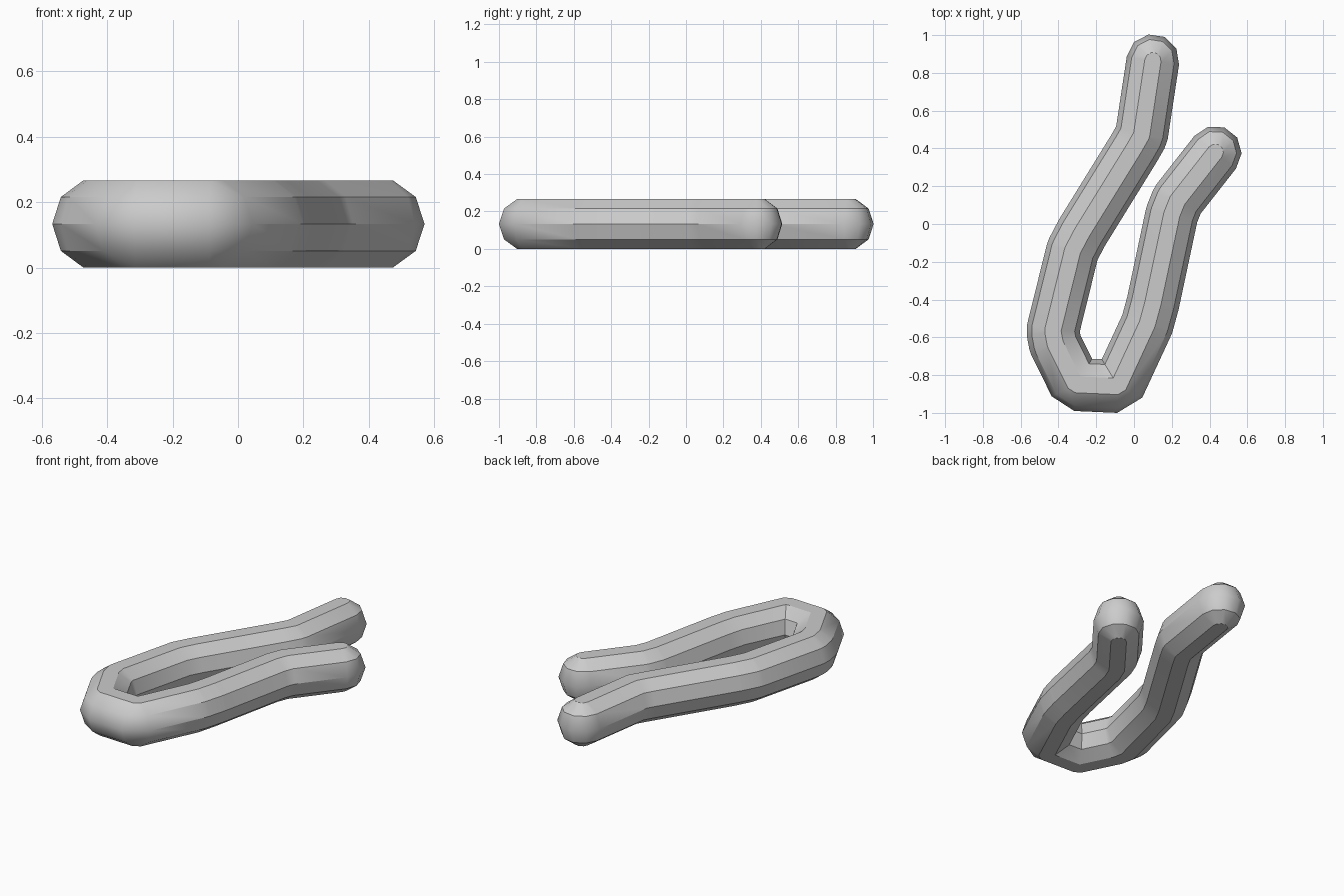
import bpy, bmesh, math
from mathutils import Vector, Matrix

cube = bpy.data.objects.get("Cube")
if cube:
    bpy.data.objects.remove(cube)

RADIUS = 0.14
SIDES = 10
STEP = 2 * math.pi / SIDES

# Centre line of the bent rod, from the long arm round to the short arm
path = [Vector(p) for p in [
    (0.1, 0.865), (0.04, 0.47), (0.0, 0.4), (-0.275, -0.045), (-0.325, -0.14),
    (-0.43, -0.565), (-0.417, -0.635), (-0.31, -0.85), (-0.083, -0.86),
    (0.07, -0.53), (0.1, -0.42), (0.2, 0.05), (0.23, 0.125), (0.43, 0.38)]]


def left_normal(a, b):
    d = (b - a).normalized()
    return Vector((-d.y, d.x))


def arc(normal):
    """Unit directions of a half-round end, between the two sides."""
    return [Matrix.Rotation(-STEP * k, 2) @ normal for k in range(1, SIDES // 2)]


# Unit offsets of both sides: round on the outside of a bend, mitred inside
normals = [left_normal(a, b) for a, b in zip(path, path[1:])]
left, right = [(path[0], normals[0])], [(path[0], -normals[0])]
for p, n1, n2 in zip(path[1:-1], normals, normals[1:]):
    mitre = (n1 + n2) / (1 + n1.dot(n2))
    turns_left = n1.x * n2.y - n1.y * n2.x > 0
    for n in (n1, n2):
        left.append((p, mitre if turns_left else n))
        right.append((p, -n if turns_left else -mitre))
left.append((path[-1], normals[-1]))
right.append((path[-1], -normals[-1]))

end_cap = [(path[-1], d) for d in arc(normals[-1])]
start_cap = [(path[0], d) for d in arc(-normals[0])]
outline = left + end_cap + right[::-1] + start_cap
count, stations = len(outline), len(left)

# Stack the outline in levels that follow the ten-sided section
bm = bmesh.new()
levels = []
for k in range(-2, 3):
    reach = RADIUS * math.cos(k * STEP)
    z = RADIUS * (math.sin(k * STEP) + math.sin(2 * STEP))
    levels.append([bm.verts.new((*(p + d * reach), z)) for p, d in outline])

for low, high in zip(levels, levels[1:]):
    for i in range(count):
        j = (i + 1) % count
        bm.faces.new((low[i], low[j], high[j], high[i]))

# Close the flat top and bottom with strips and end pieces
for ring in (levels[0], levels[-1]):
    far = stations + len(end_cap)
    sides = list(zip(ring[:stations], ring[far:far + stations][::-1]))
    for (a, b), (c, d) in zip(sides, sides[1:]):
        bm.faces.new((a, c, d, b))
    bm.faces.new(ring[stations - 1:far + 1])
    bm.faces.new(ring[far + stations - 1:] + ring[:1])

bmesh.ops.remove_doubles(bm, verts=bm.verts, dist=0.0005)
bmesh.ops.recalc_face_normals(bm, faces=bm.faces)

mesh = bpy.data.meshes.new("bent_rod")
bm.to_mesh(mesh)
bm.free()
rod = bpy.data.objects.new("bent_rod", mesh)
bpy.context.collection.objects.link(rod)

# Plain grey
grey = bpy.data.materials.new("plain_grey")
grey.use_nodes = True
colour = (0.6, 0.6, 0.6, 1)
grey.diffuse_color = colour
grey.node_tree.nodes["Principled BSDF"].inputs["Base Color"].default_value = colour
mesh.materials.append(grey)

# Smooth along the rod, crisp along its long edges
bpy.ops.object.select_all(action="DESELECT")
rod.select_set(True)
bpy.context.view_layer.objects.active = rod
bpy.ops.object.shade_smooth_by_angle(angle=math.radians(35))
